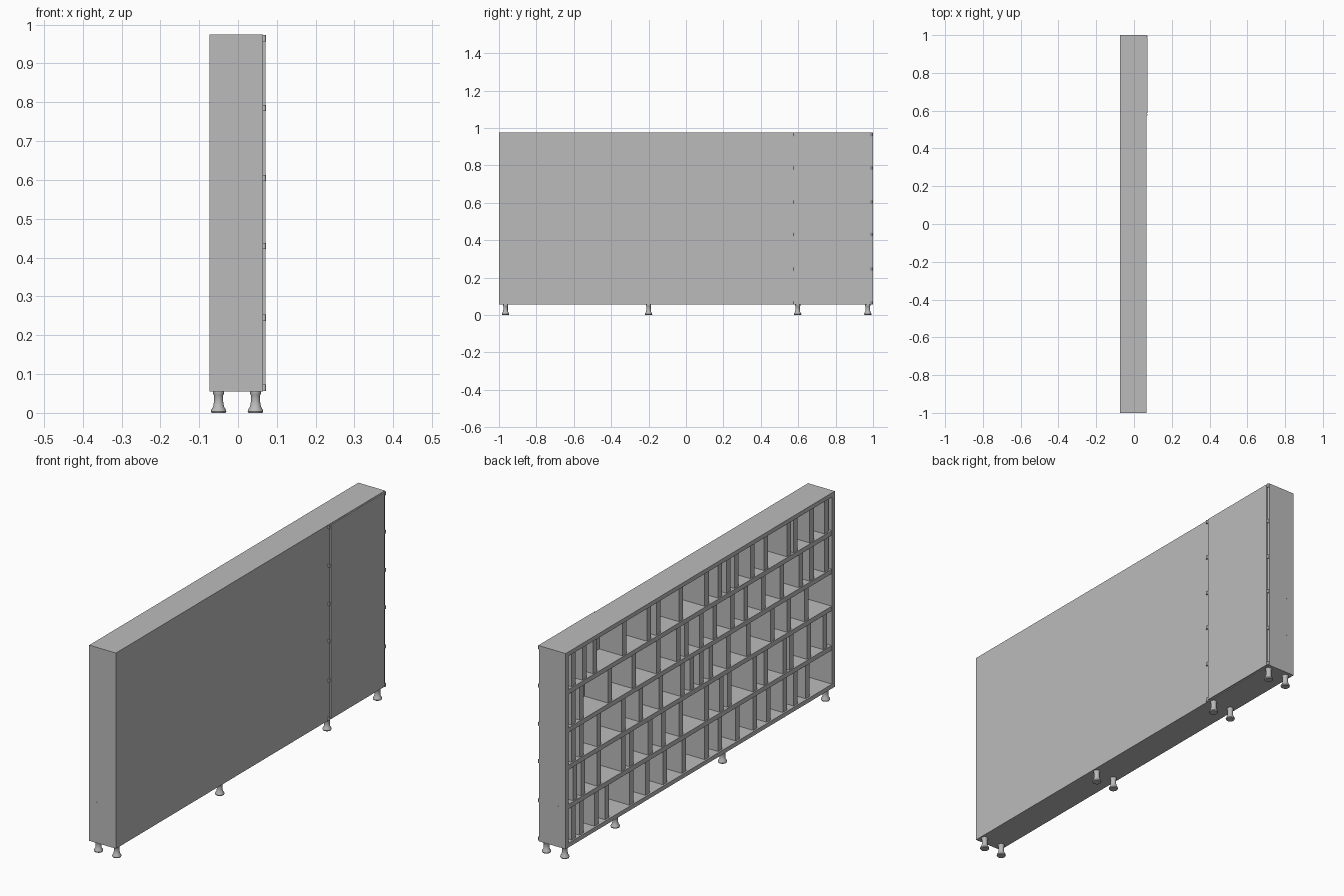
import bpy, bmesh, math
from mathutils import Matrix, Vector

if "Cube" in bpy.data.objects:
    bpy.data.objects.remove(bpy.data.objects["Cube"])

grey = bpy.data.materials.new("plain grey")
grey.diffuse_color = (0.5, 0.5, 0.5, 1)
grey.use_nodes = True
grey.node_tree.nodes["Principled BSDF"].inputs["Base Color"].default_value = grey.diffuse_color


def finish(name, bm):
    bmesh.ops.recalc_face_normals(bm, faces=bm.faces)
    me = bpy.data.meshes.new(name)
    bm.to_mesh(me)
    bm.free()
    me.materials.append(grey)
    ob = bpy.data.objects.new(name, me)
    bpy.context.scene.collection.objects.link(ob)
    return ob


def boxes(name, spans):
    """One object from boxes given as (x0, x1, y0, y1, z0, z1)."""
    bm = bmesh.new()
    for x0, x1, y0, y1, z0, z1 in spans:
        m = Matrix.Translation(((x0 + x1) / 2, (y0 + y1) / 2, (z0 + z1) / 2))
        m = m @ Matrix.Diagonal((x1 - x0, y1 - y0, z1 - z0, 1))
        bmesh.ops.create_cube(bm, size=1, matrix=m)
    return finish(name, bm)


def cylinders(name, places, radius, length, axis):
    bm = bmesh.new()
    rot = Vector((0, 0, 1)).rotation_difference(Vector(axis)).to_matrix().to_4x4()
    for p in places:
        bmesh.ops.create_cone(bm, cap_ends=True, segments=12, radius1=radius, radius2=radius,
                              depth=length, matrix=Matrix.Translation(p) @ rot)
    return finish(name, bm)


# Case: open towards -x, closed by a back panel towards +x
X0, X1, Z0, Z1, T = -0.074, 0.065, 0.055, 0.975, 0.02
boxes("case_ends", [(X0, X1, -1, -1 + T, Z0, Z1), (X0, X1, 1 - T, 1, Z0, Z1)])
boxes("case_top", [(X0, X1, -1 + T, 1 - T, Z1 - T, Z1)])
boxes("case_bottom", [(X0, X1, -1 + T, 1 - T, Z0, Z0 + T)])
boxes("back_panel", [(X1 - 0.01, X1, -1 + T, 1 - T, Z0 + T, Z1 - T)])

# Shelves
shelf_z = [0.785, 0.605, 0.43, 0.245]
boxes("shelves", [(X0 + 0.002, X1 - 0.01, -1 + T, 1 - T, z - 0.011, z + 0.011) for z in shelf_z])

# Upright dividers in each row, placed along y
rows = [
    [0.93, 0.85, 0.77, 0.55, 0.37, 0.30, 0.13, -0.06, -0.16, -0.22, -0.28, -0.40, -0.50, -0.67, -0.72, -0.84, -0.95],
    [0.93, 0.87, 0.66, 0.48, 0.30, 0.15, 0.09, -0.02, -0.12, -0.25, -0.35, -0.48, -0.62, -0.76, -0.84, -0.95],
    [0.93, 0.87, 0.74, 0.56, 0.43, 0.28, 0.12, 0.05, -0.02, -0.09, -0.22, -0.37, -0.55, -0.67, -0.80],
    [0.92, 0.86, 0.74, 0.56, 0.50, 0.36, 0.26, 0.13, -0.06, -0.17, -0.23, -0.42, -0.50, -0.64, -0.69, -0.82, -0.94],
    [0.93, 0.87, 0.76, 0.68, 0.50, 0.38, 0.25, 0.11, -0.06, -0.16, -0.29, -0.42, -0.52, -0.64, -0.72, -0.81],
]
tops = [Z1 - T] + [z - 0.011 for z in shelf_z]
floors = [z + 0.011 for z in shelf_z] + [Z0 + T]
for i, ys in enumerate(rows):
    boxes(f"dividers_row_{i + 1}",
          [(X0 + 0.008, X1 - 0.01, y - 0.015, y + 0.015, floors[i], tops[i] - 0.004) for y in ys])

# Raised door on the +x side, with hinge pins along both edges
boxes("side_door", [(X1, 0.071, 0.588, 0.988, Z0 + 0.004, Z1 - 0.002)])
pin_z = [0.065] + shelf_z + [0.965]
cylinders("hinge_pins", [(0.067, y, z) for y in (0.579, 0.994) for z in pin_z], 0.005, 0.016, (0, 0, 1))

# Tiny screw heads in both ends
cylinders("end_screws", [(-0.035, s * 0.9995, z) for s in (-1, 1) for z in shelf_z], 0.002, 0.002, (0, 1, 0))

# Flared feet: one lathed profile repeated
profile = [(0.014, 0.055), (0.014, 0.049), (0.012, 0.046), (0.012, 0.028), (0.014, 0.016),
           (0.019, 0.008), (0.020, 0.004), (0.018, 0.0)]
SEG = 24
bm = bmesh.new()
for cx in (-0.050, 0.045):
    for cy in (-0.965, -0.2, 0.597, 0.972):
        rings = [[bm.verts.new((cx + r * math.cos(2 * math.pi * k / SEG),
                                cy + r * math.sin(2 * math.pi * k / SEG), z)) for k in range(SEG)]
                 for r, z in profile]
        for a, b in zip(rings, rings[1:]):
            for k in range(SEG):
                bm.faces.new((a[k], a[(k + 1) % SEG], b[(k + 1) % SEG], b[k]))
        bm.faces.new(rings[0])
        bm.faces.new(rings[-1])
feet = finish("feet", bm)
bpy.context.view_layer.objects.active = feet
feet.select_set(True)
bpy.ops.object.shade_smooth_by_angle(angle=math.radians(40))
